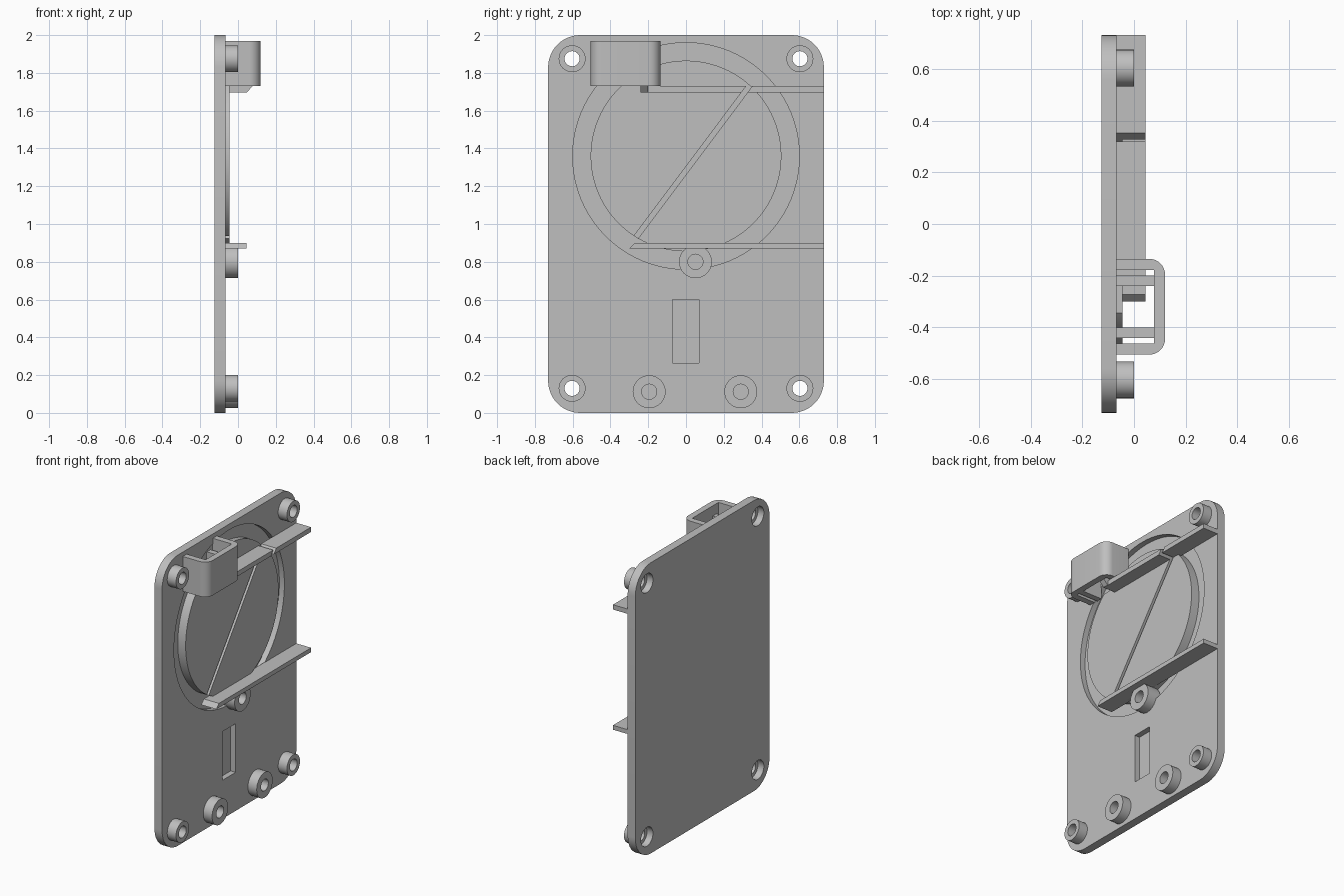
import bpy, bmesh, math
from mathutils import Vector

cube = bpy.data.objects.get("Cube")
if cube:
    bpy.data.objects.remove(cube, do_unlink=True)

grey = bpy.data.materials.new("plain_grey")
grey.use_nodes = True
COLOUR = (0.52, 0.52, 0.52, 1)
grey.diffuse_color = COLOUR
grey.node_tree.nodes["Principled BSDF"].inputs["Base Color"].default_value = COLOUR

BACK, FACE, RAISED, FLOOR = -0.125, -0.067, -0.045, -0.105
parts = []


def prism(name, profile, lo, hi, axis="x", part=True):
    """Extrude a (y, z) profile along x, or an (x, y) profile along z."""
    place = (lambda a, b, d: (d, a, b)) if axis == "x" else (lambda a, b, d: (a, b, d))
    bm = bmesh.new()
    base = bm.faces.new([bm.verts.new(place(a, b, lo)) for a, b in profile])
    out = bmesh.ops.extrude_face_region(bm, geom=[base])
    moved = [v for v in out["geom"] if isinstance(v, bmesh.types.BMVert)]
    bmesh.ops.translate(bm, verts=moved, vec=place(0, 0, hi - lo))
    bmesh.ops.recalc_face_normals(bm, faces=bm.faces)
    mesh = bpy.data.meshes.new(name)
    bm.to_mesh(mesh)
    bm.free()
    mesh.materials.append(grey)
    obj = bpy.data.objects.new(name, mesh)
    bpy.context.collection.objects.link(obj)
    if part:
        parts.append(obj)
    return obj


def arc(y, z, r, start=0, end=360, steps=64):
    count = steps if end - start == 360 else steps + 1
    angles = [math.radians(start + (end - start) * i / steps) for i in range(count)]
    return [(y + r * math.cos(a), z + r * math.sin(a)) for a in angles]


def rect(y0, y1, z0, z1):
    return [(y0, z0), (y1, z0), (y1, z1), (y0, z1)]


def boolean(obj, cutter, operation="DIFFERENCE"):
    mod = obj.modifiers.new("cut", "BOOLEAN")
    mod.operation, mod.solver, mod.object = operation, "EXACT", cutter
    bpy.context.view_layer.objects.active = obj
    bpy.ops.object.modifier_apply(modifier=mod.name)


def cut(obj, profile, lo, hi):
    cutter = prism("cutter", profile, lo, hi, part=False)
    cutter.hide_render = True
    boolean(obj, cutter)
    bpy.data.objects.remove(cutter, do_unlink=True)


# Back plate with rounded corners
W, H, R = 0.73, 2.0, 0.17
outline = []
for i, (sy, z) in enumerate([(1, H - R), (-1, H - R), (-1, R), (1, R)]):
    outline += arc(sy * (W - R), z, R, i * 90, i * 90 + 90, 12)
plate = prism("back_plate", outline, BACK, FACE)

# Round groove around the centre disc
CZ, R_IN, R_OUT = 1.36, 0.505, 0.6
groove = prism("groove_cutter", arc(0, CZ, R_OUT, steps=96), FLOOR, 0.1, part=False)
cut(groove, arc(0, CZ, R_IN, steps=96), -0.2, 0.2)
boolean(plate, groove)
bpy.data.objects.remove(groove, do_unlink=True)

# Blind rectangular pocket
cut(plate, rect(-0.072, 0.07, 0.265, 0.6), FLOOR, 0.1)

# Raised disc with flat top and bottom, split by the diagonal slot
disc = prism("raised_disc", arc(0, CZ, R_IN, steps=96), FACE - 0.003, RAISED)
cut(disc, rect(-1, 1, 1.73, 2.2), -0.2, 0.2)
cut(disc, rect(-1, 1, 0.5, 0.87), -0.2, 0.2)
top, low = Vector((0.335, 1.73)), Vector((-0.272, 0.92))
along = (top - low).normalized()
side = Vector((-along.y, along.x)) * 0.013
far = along * 0.1
slot = [tuple(p) for p in (low - far - side, top + far - side, top + far + side, low - far + side)]
cut(disc, slot, FACE, 0.2)

# Two horizontal rails
upper = prism("upper_rail", rect(-0.22, W, 1.697, 1.73), FACE - 0.003, 0.045)
cut(upper, slot, FACE, 0.2)
prism("lower_rail", [(-0.3, 0.87), (W, 0.87), (W, 0.9), (-0.272, 0.9)], FACE - 0.003, 0.045)

# Corner standoffs with through holes, wider at the back
for row, z in (("bottom", 0.13), ("top", 1.875)):
    for name, y in (("front", -0.603), ("rear", 0.603)):
        cut(plate, arc(y, z, 0.065, steps=32), -0.2, -0.08)
        cut(plate, arc(y, z, 0.04, steps=32), -0.2, 0.1)
        boss = prism(f"{row}_{name}_standoff", arc(y, z, 0.071, steps=32), FACE - 0.003, 0)
        cut(boss, arc(y, z, 0.04, steps=32), -0.2, 0.1)

# Screw bosses with blind holes
for name, y, z in (("front", -0.195, 0.112), ("rear", 0.29, 0.112), ("middle", 0.05, 0.8)):
    boss = prism(f"{name}_screw_boss", arc(y, z, 0.087, steps=32), FACE - 0.03, 0)
    cut(plate, arc(y, z, 0.04, steps=32), -0.1, 0.1)
    cut(boss, arc(y, z, 0.04, steps=32), -0.09, 0.1)

# U-shaped bracket, open at top and bottom
Y0, Y1, X1, T, RB = -0.505, -0.135, 0.12, 0.043, 0.06
u_shape = [(FACE - 0.003, Y0)] + arc(X1 - RB, Y0 + RB, RB, -90, 0, 8)
u_shape += arc(X1 - RB, Y1 - RB, RB, 0, 90, 8) + [(FACE - 0.003, Y1)]
u_shape += [(FACE - 0.003, Y1 - T), (X1 - T, Y1 - T), (X1 - T, Y0 + T), (FACE - 0.003, Y0 + T)]
prism("bracket", u_shape, 1.73, 1.97, axis="z")

# Inner bracket walls and the sloped support under the rear one
for name, y in (("front", -0.44), ("rear", -0.24)):
    prism(f"{name}_bracket_wall", rect(FACE - 0.003, X1 - T + 0.002, y, y + 0.04), 1.73, 1.9, axis="z")
support = prism("bracket_support", rect(-0.24, -0.2, 1.697, 1.732), FACE - 0.003, 0.078)
for v in support.data.vertices:
    if v.co.x > 0 and v.co.z < 1.71:
        v.co.x = 0.048

# Smooth round walls, keep edges sharp
bpy.ops.object.select_all(action="DESELECT")
for obj in parts:
    obj.select_set(True)
bpy.context.view_layer.objects.active = plate
bpy.ops.object.shade_smooth_by_angle(angle=math.radians(30))
